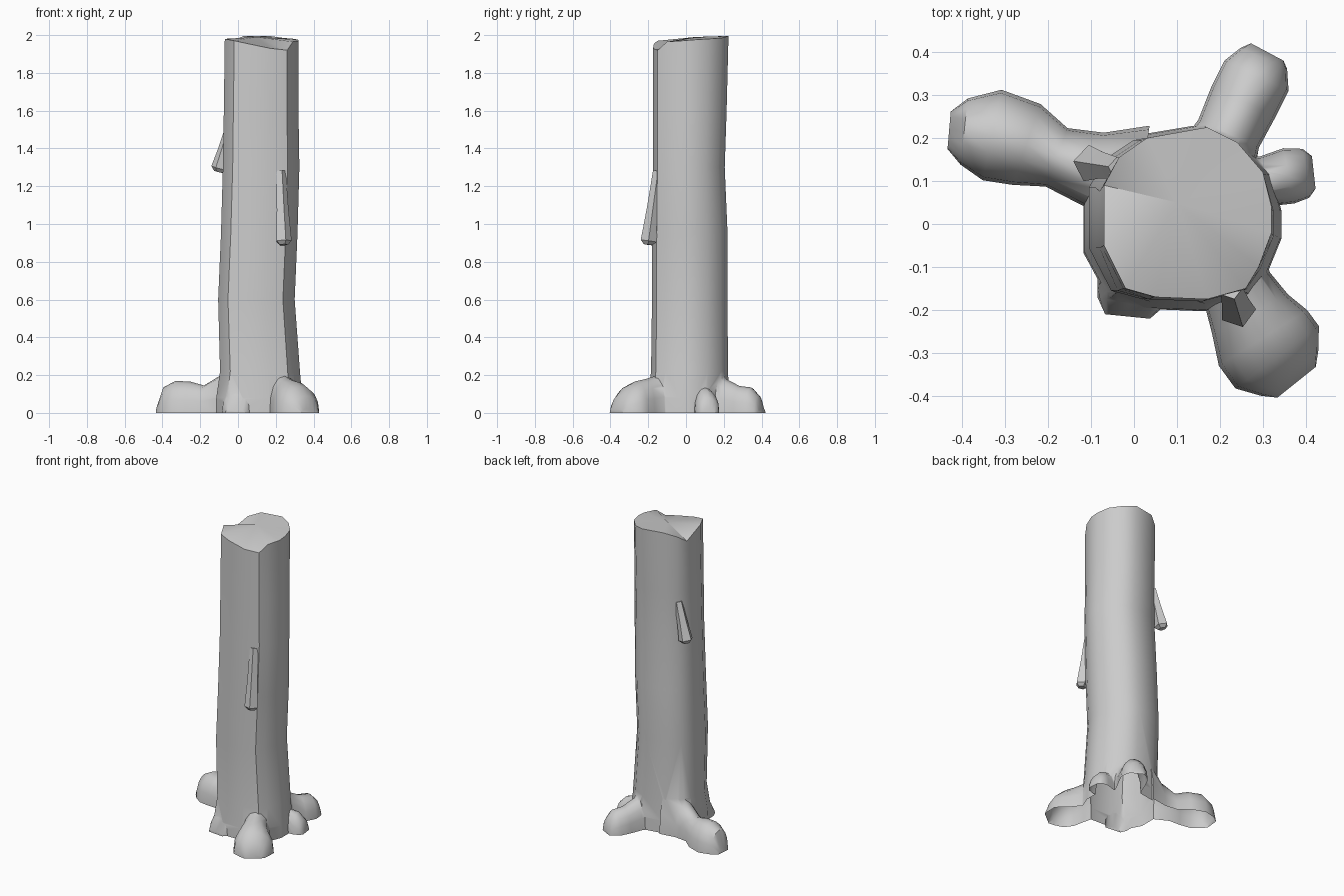
import bpy, bmesh, math
from mathutils import Vector

if "Cube" in bpy.data.objects:
    bpy.data.objects.remove(bpy.data.objects["Cube"])


def loft(name, rings, tip=None):
    """Closed skin through matching rings; tip gives an apex for the last cap."""
    bm = bmesh.new()
    rows = [[bm.verts.new(p) for p in r] for r in rings]
    n = len(rows[0])
    for a, b in zip(rows, rows[1:]):
        for i in range(n):
            j = (i + 1) % n
            bm.faces.new((a[i], a[j], b[j], b[i]))
    bm.faces.new(rows[0])
    if tip:
        t = bm.verts.new(tip)
        for i in range(n):
            bm.faces.new((rows[-1][i], rows[-1][(i + 1) % n], t))
    else:
        bm.faces.new(rows[-1])
    bmesh.ops.recalc_face_normals(bm, faces=bm.faces)
    me = bpy.data.meshes.new(name)
    bm.to_mesh(me)
    bm.free()
    ob = bpy.data.objects.new(name, me)
    bpy.context.collection.objects.link(ob)
    return ob


def smooth(ob, angle):
    bpy.ops.object.select_all(action='DESELECT')
    ob.select_set(True)
    bpy.context.view_layer.objects.active = ob
    bpy.ops.object.shade_smooth_by_angle(angle=math.radians(angle))


# Trunk: one outline (x, y, rim height) fitted to bounds at several heights
outline = [(-.07, .09, 1.925), (-.035, .155, 1.97), (.03, .2, 1.995), (.17, .225, 1.995),
           (.24, .19, 1.985), (.3, .12, 1.98), (.32, .04, 1.975), (.32, -.02, 1.97),
           (.29, -.1, 1.965), (.26, -.15, 1.92), (.17, -.175, 1.93), (.05, -.17, 1.955),
           (-.02, -.15, 1.97), (-.07, -.05, 1.98)]
levels = [(-.05, -.12, .345, -.205, .235), (.08, -.115, .34, -.2, .23), (.22, -.095, .328, -.185, .222),
          (.6, -.105, .3, -.18, .22), (.95, -.09, .315, -.18, .22), (1.3, -.08, .325, -.175, .205),
          (1.6, -.075, .32, -.175, .215)]
rings = []
for z, x0, x1, y0, y1 in levels:
    rings.append([(x0 + (x + .07) / .39 * (x1 - x0),
                   y0 + (y + .175) / .4 * (y1 - y0), z) for x, y, _ in outline])
rings.append(outline)
trunk = loft("trunk", rings, tip=(.1, .05, 1.99))


# Roots: arched sections along a path of (x, y, half width, height)
def root(name, path):
    rings = []
    for i, (x, y, w, h) in enumerate(path):
        a, b = path[max(i - 1, 0)], path[min(i + 1, len(path) - 1)]
        d = Vector((b[0] - a[0], b[1] - a[1], 0)).normalized()
        side = Vector((-d.y, d.x, 0))
        ring = [Vector((x, y, -.05)) + side * w]
        for k in range(9):
            t = math.pi * k / 8
            ring.append(Vector((x, y, h * math.sin(t) ** .9)) + side * w * math.cos(t))
        ring.append(Vector((x, y, -.05)) - side * w)
        rings.append(ring)
    return loft(name, rings)


roots = [
    root("left_root", [(.02, .11, .12, .34), (-.09, .125, .09, .2), (-.18, .155, .073, .145),
                       (-.25, .185, .1, .165), (-.33, .207, .108, .17), (-.395, .215, .078, .135),
                       (-.43, .218, .045, .03)]),
    root("back_root", [(.18, .12, .1, .32), (.22, .21, .078, .18), (.255, .285, .083, .142),
                       (.285, .345, .083, .135), (.302, .385, .06, .09), (.31, .4, .045, .02)]),
    root("front_root", [(.2, -.07, .1, .34), (.24, -.15, .085, .2), (.27, -.21, .1, .18),
                        (.3, -.265, .122, .168), (.333, -.31, .122, .14), (.362, -.348, .085, .09),
                        (.378, -.368, .06, .02)]),
    root("right_root", [(.25, .08, .08, .25), (.31, .1, .06, .135), (.36, .112, .066, .12),
                        (.4, .118, .058, .08), (.418, .12, .04, .02)]),
    root("small_root", [(.02, -.07, .1, .32), (0, -.14, .088, .19), (-.012, -.185, .075, .1),
                        (-.015, -.215, .055, .02)]),
]
# Merge the roots into the trunk
bpy.context.view_layer.objects.active = trunk
for r in roots:
    m = trunk.modifiers.new("merge", 'BOOLEAN')
    m.operation, m.solver, m.object = 'UNION', 'EXACT', r
    bpy.ops.object.modifier_apply(modifier=m.name)
    bpy.data.objects.remove(r)

# Cut at the ground and leave the underside open
bm = bmesh.new()
bm.from_mesh(trunk.data)
bmesh.ops.bisect_plane(bm, geom=bm.verts[:] + bm.edges[:] + bm.faces[:], dist=1e-5,
                       plane_co=(0, 0, .005), plane_no=(0, 0, 1), clear_inner=True)
bmesh.ops.translate(bm, verts=[v for v in bm.verts if v.co.z < .006], vec=(0, 0, -.005))
bm.to_mesh(trunk.data)
bm.free()
smooth(trunk, 42)


# Branch stubs: five-sided tapers hanging down the bark
def stub(name, top, r0, end, r1):
    a, b = Vector(top), Vector(end)
    q = (b - a).to_track_quat('Z', 'Y')
    rings = []
    for c, r in ((a, r0), (a.lerp(b, .55), r0 + (r1 - r0) * .4), (b, r1),
                 (b + (b - a).normalized() * .02, r1 * .55)):
        rings.append([c + q @ Vector((r * math.cos(t), r * math.sin(t), 0))
                      for t in (math.tau * k / 5 + .3 for k in range(5))])
    smooth(loft(name, rings), 30)


stub("front_stub", (.225, -.148, 1.28), .028, (.24, -.198, .91), .044)
stub("left_stub", (-.035, .13, 1.53), .026, (-.098, .14, 1.295), .045)
